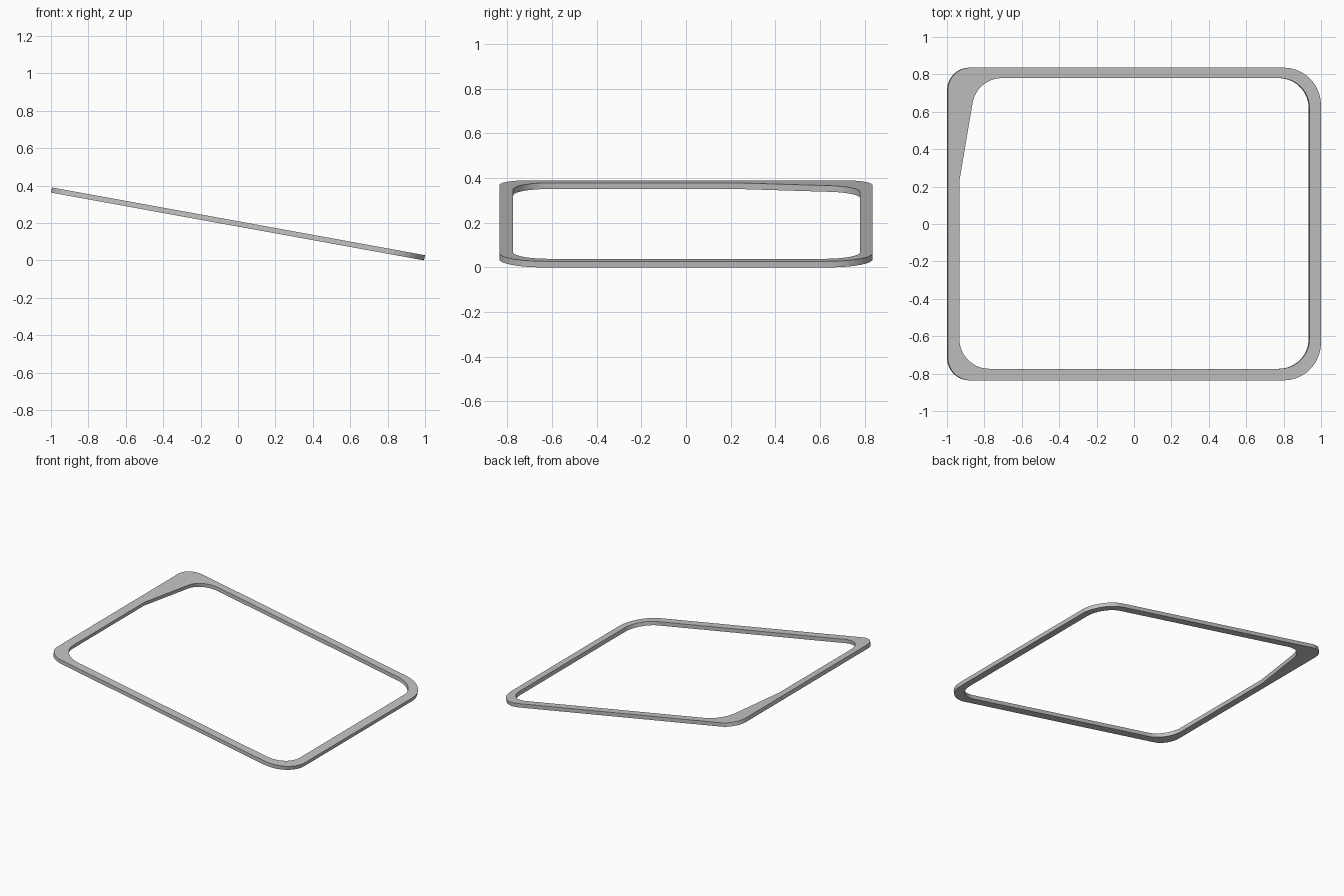
import bpy
import bmesh
import math
from mathutils import Vector

cube = bpy.data.objects.get("Cube")
if cube:
    bpy.data.objects.remove(cube, do_unlink=True)

TILT = math.radians(10.3)
THICK = 0.028


def fillet(corners, steps=14):
    """Round every (x, y, radius) corner of an anticlockwise polygon."""
    pts = []
    n = len(corners)
    for i, (x, y, r) in enumerate(corners):
        p = Vector((x, y))
        if r == 0:
            pts.append(p)
            continue
        a = (Vector(corners[i - 1][:2]) - p).normalized()
        b = (Vector(corners[(i + 1) % n][:2]) - p).normalized()
        half = a.angle(b) / 2
        centre = p + (a + b).normalized() * (r / math.sin(half))
        start = p + a * (r / math.tan(half)) - centre
        turn = math.pi - 2 * half
        for k in range(steps + 1):
            t = turn * k / steps
            c, s = math.cos(t), math.sin(t)
            pts.append(centre + Vector((start.x * c - start.y * s,
                                        start.x * s + start.y * c)))
    return pts


# Outer edge: tighter corners on the raised side
outer = fillet([(-0.997, -0.836, 0.12), (0.997, -0.836, 0.2),
                (0.997, 0.836, 0.2), (-0.997, 0.836, 0.12)])
# Opening: one corner widened by a slanted edge
opening = fillet([(-0.936, -0.774, 0.16), (0.936, -0.774, 0.16),
                  (0.936, 0.78, 0.16), (-0.843, 0.78, 0.16),
                  (-0.936, 0.23, 0)])

# Filled flat profile with thickness
curve = bpy.data.curves.new("frame_profile", "CURVE")
curve.dimensions = "2D"
curve.fill_mode = "BOTH"
curve.extrude = THICK / 2
for loop in (outer, opening):
    spline = curve.splines.new("POLY")
    spline.points.add(len(loop) - 1)
    for point, p in zip(spline.points, loop):
        point.co = (p.x / math.cos(TILT), p.y, 0, 1)
    spline.use_cyclic_u = True

frame = bpy.data.objects.new("tilted_frame", curve)
bpy.context.collection.objects.link(frame)
bpy.ops.object.select_all(action="DESELECT")
frame.select_set(True)
bpy.context.view_layer.objects.active = frame
bpy.ops.object.convert(target="MESH")
frame = bpy.context.view_layer.objects.active

# Weld caps to walls
bm = bmesh.new()
bm.from_mesh(frame.data)
bmesh.ops.remove_doubles(bm, verts=bm.verts, dist=0.0001)
bmesh.ops.recalc_face_normals(bm, faces=bm.faces)
bm.to_mesh(frame.data)
bm.free()

# Slope the frame down towards +x, resting on the ground
frame.rotation_euler.y = TILT
frame.location.z = 0.195
bpy.ops.object.shade_smooth_by_angle(angle=math.radians(30))

# Plain grey
grey = bpy.data.materials.new("light_grey")
colour = (0.55, 0.55, 0.55, 1)
grey.use_nodes = True
grey.diffuse_color = colour
grey.node_tree.nodes["Principled BSDF"].inputs["Base Color"].default_value = colour
frame.data.materials.clear()
frame.data.materials.append(grey)
